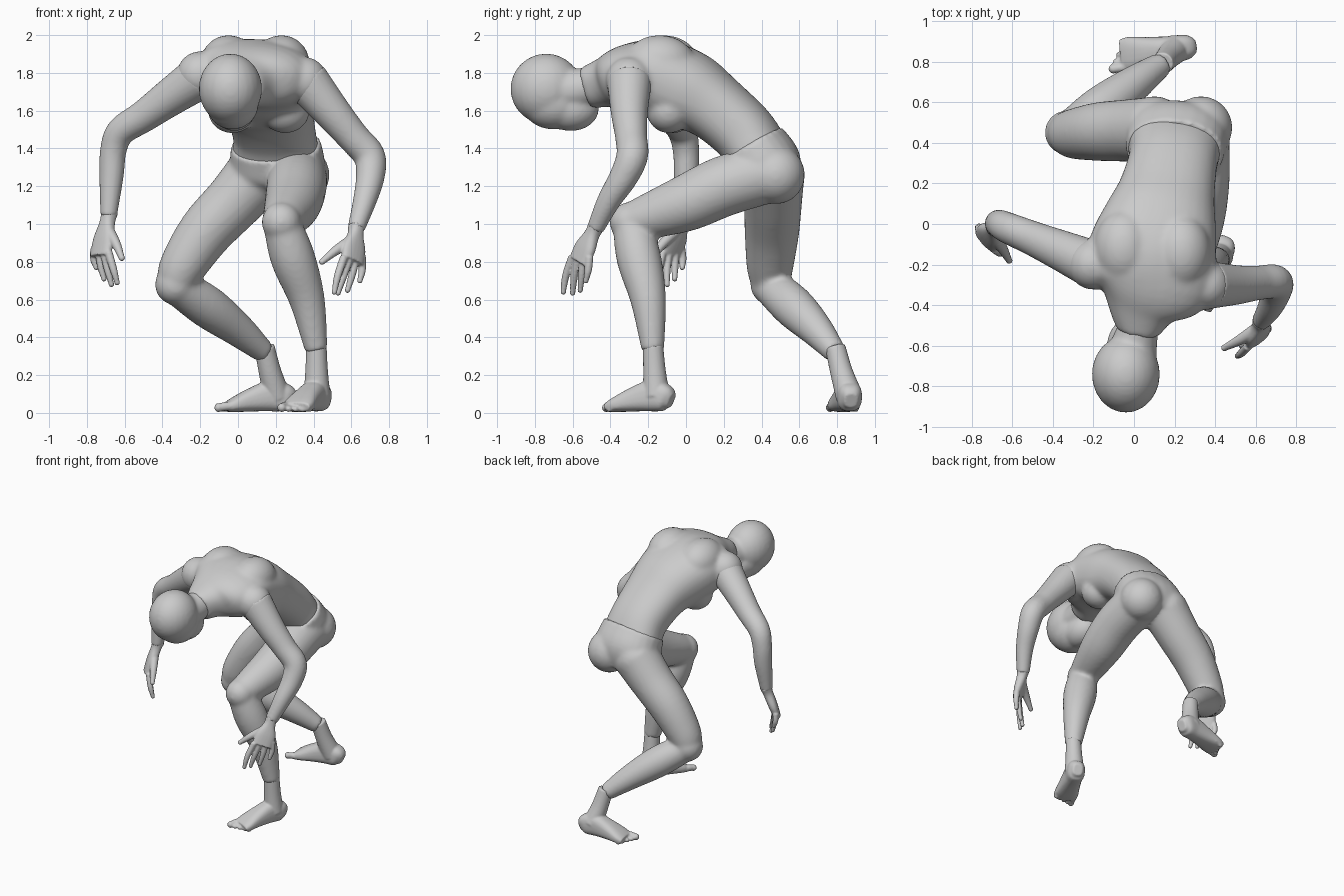
import bpy
import bmesh
import math
from mathutils import Vector, Matrix

cube = bpy.data.objects.get("Cube")
if cube:
    bpy.data.objects.remove(cube, do_unlink=True)

# One plain clay colour
clay = bpy.data.materials.new("clay_grey")
clay.use_nodes = True
GREY = (0.6, 0.6, 0.6, 1)
clay.diffuse_color = GREY
for node in clay.node_tree.nodes:
    if node.type == "BSDF_PRINCIPLED":
        node.inputs["Base Color"].default_value = GREY
        node.inputs["Roughness"].default_value = 0.6


def spline(rows, steps=5):
    """Smooth a list of rows (x, y, z, width, depth) into many rows."""
    rows = [Vector(r if len(r) == 5 else (*r, r[-1])) for r in rows]
    padded = [rows[0] * 2 - rows[1]] + rows + [rows[-1] * 2 - rows[-2]]
    result = []
    for p, q, r, s in zip(padded, padded[1:], padded[2:], padded[3:]):
        for i in range(steps):
            t = i / steps
            result.append(q + (r - p) * (t / 2)
                          + (p * 2 - q * 5 + r * 4 - s) * (t * t / 2)
                          + (q * 3 - p - r * 3 + s) * (t ** 3 / 2))
    result.append(rows[-1])
    return result


def loft(bm, rows, side=(1, 0, 0), power=2.0, sides=24):
    """Closed tube of oval rings along a smooth path."""
    rows = spline(rows)
    centres = [Vector(r[:3]) for r in rows]
    rings = []
    for i, row in enumerate(rows):
        ahead = centres[min(i + 1, len(rows) - 1)]
        tangent = (ahead - centres[max(i - 1, 0)]).normalized()
        across = Vector(side)
        across = (across - tangent * across.dot(tangent)).normalized()
        up = tangent.cross(across)
        ring = []
        for k in range(sides):
            angle = math.tau * k / sides
            c, s = math.cos(angle), math.sin(angle)
            c = math.copysign(abs(c) ** (2 / power), c)
            s = math.copysign(abs(s) ** (2 / power), s)
            ring.append(bm.verts.new(centres[i] + across * c * row[3] + up * s * row[4]))
        rings.append(ring)
    for lower, upper in zip(rings, rings[1:]):
        for k in range(sides):
            n = (k + 1) % sides
            bm.faces.new((lower[k], lower[n], upper[n], upper[k]))
    bm.faces.new(rings[0][::-1])
    bm.faces.new(rings[-1])


def ball(bm, centre, *radii):
    radii = radii if len(radii) == 3 else radii * 3
    matrix = Matrix.Translation(centre) @ Matrix.Diagonal((*radii, 1))
    bmesh.ops.create_uvsphere(bm, u_segments=24, v_segments=16, radius=1, matrix=matrix)


def finish(bm, name, voxel, smoothing):
    """Fuse the overlapping volumes into one soft skin."""
    bmesh.ops.recalc_face_normals(bm, faces=bm.faces)
    mesh = bpy.data.meshes.new(name)
    bm.to_mesh(mesh)
    bm.free()
    mesh.materials.append(clay)
    for polygon in mesh.polygons:
        polygon.use_smooth = True
    obj = bpy.data.objects.new(name, mesh)
    bpy.context.collection.objects.link(obj)
    fuse = obj.modifiers.new("fuse", "REMESH")
    fuse.mode = "VOXEL"
    fuse.voxel_size = voxel
    fuse.use_smooth_shade = True
    soften = obj.modifiers.new("soften", "SMOOTH")
    soften.factor = 0.5
    soften.iterations = smoothing
    return obj


# Head: skull, jaw and neck
bm = bmesh.new()
ball(bm, (-0.04, -0.74, 1.715), 0.168, 0.19, 0.187)
ball(bm, (-0.02, -0.61, 1.61), 0.115, 0.15, 0.118)
ball(bm, (-0.03, -0.70, 1.64), 0.14, 0.17, 0.14)
loft(bm, [(-0.02, -0.72, 1.71, 0.13), (0, -0.6, 1.71, 0.115), (0.03, -0.48, 1.74, 0.095)])
finish(bm, "head", 0.012, 10)

# Torso: spine loft with shoulders, shoulder blades and chest
bm = bmesh.new()
loft(bm, [(0.20, 0.38, 1.38, 0.23, 0.165), (0.19, 0.30, 1.49, 0.22, 0.17),
          (0.16, 0.15, 1.62, 0.24, 0.18), (0.13, 0.02, 1.70, 0.28, 0.21),
          (0.09, -0.15, 1.77, 0.32, 0.21), (0.08, -0.30, 1.78, 0.31, 0.175),
          (0.04, -0.42, 1.75, 0.18, 0.135), (0.02, -0.53, 1.72, 0.105, 0.11)],
     side=(1, -0.15, -0.03), power=2.3, sides=32)
ball(bm, (0.35, -0.30, 1.76), 0.125)
ball(bm, (-0.20, -0.20, 1.79), 0.125)
for x, y in ((-0.05, -0.12), (0.23, -0.14)):
    ball(bm, (x, y, 1.85), 0.15, 0.19, 0.15)
    ball(bm, (x + 0.02, y + 0.05, 1.6), 0.13, 0.12, 0.12)
finish(bm, "torso", 0.013, 12)

# Legs and pelvis in one skin
bm = bmesh.new()
loft(bm, [(0.20, 0.355, 1.42, 0.24, 0.18), (0.21, 0.43, 1.29, 0.25, 0.19),
          (0.21, 0.48, 1.16, 0.19, 0.12)], side=(1, -0.1, 0), power=2.2)
for x in (0.10, 0.33):
    ball(bm, (x, 0.475, 1.26), 0.155)
left_thigh = [(0.31, 0.43, 1.27, 0.16), (0.31, 0.20, 1.20, 0.16), (0.29, 0.0, 1.11, 0.15),
              (0.25, -0.20, 1.04, 0.12), (0.23, -0.30, 1.01, 0.10)]
left_shin = [(0.23, -0.29, 1.01, 0.10), (0.29, -0.25, 0.82, 0.118),
             (0.365, -0.20, 0.60, 0.095), (0.415, -0.175, 0.33, 0.060)]
right_thigh = [(0.11, 0.46, 1.27, 0.17), (-0.02, 0.46, 1.12, 0.155), (-0.17, 0.455, 0.96, 0.145),
               (-0.29, 0.445, 0.78, 0.125), (-0.33, 0.45, 0.68, 0.105)]
right_shin = [(-0.32, 0.45, 0.67, 0.10), (-0.16, 0.57, 0.56, 0.112),
              (0.0, 0.69, 0.44, 0.09), (0.14, 0.79, 0.32, 0.060)]
for thigh, shin in ((left_thigh, left_shin), (right_thigh, right_shin)):
    loft(bm, thigh)
    loft(bm, shin)
    ball(bm, thigh[-1][:3], thigh[-1][3] + 0.005)
finish(bm, "pelvis_and_legs", 0.013, 10)

# Arms
left_arm = [(0.36, -0.30, 1.76, 0.12), (0.50, -0.30, 1.59, 0.098), (0.61, -0.29, 1.46, 0.085),
            (0.695, -0.285, 1.36, 0.084), (0.70, -0.33, 1.25, 0.076),
            (0.67, -0.41, 1.12, 0.062), (0.625, -0.48, 0.975, 0.046)]
right_arm = [(-0.20, -0.20, 1.78, 0.12), (-0.36, -0.13, 1.67, 0.1), (-0.50, -0.07, 1.57, 0.085),
             (-0.62, -0.02, 1.49, 0.077), (-0.66, 0.0, 1.39, 0.07),
             (-0.67, 0.0, 1.25, 0.064), (-0.685, -0.02, 1.04, 0.044)]
for name, rows in (("left_arm", left_arm), ("right_arm", right_arm)):
    bm = bmesh.new()
    loft(bm, rows, side=(0, 1, 0))
    finish(bm, name, 0.01, 6)


def build_hand(name, wrist, index, pinky, tips, thumb_tip):
    """Palm from wrist to knuckle row, four bent fingers and a thumb."""
    wrist, index, pinky, thumb_tip = map(Vector, (wrist, index, pinky, thumb_tip))
    row = pinky - index
    middle = (index + pinky) / 2
    reach = middle - wrist
    back = row.cross(reach).normalized()
    bm = bmesh.new()
    loft(bm, [(*(wrist - reach * 0.12), 0.043), (*(wrist + reach * 0.15), 0.042, 0.036),
              (*(wrist + reach * 0.6), 0.072, 0.034), (*(middle + reach * 0.05), 0.072, 0.026)],
         side=row, power=2.4)
    for i, tip in enumerate(map(Vector, tips)):
        base = index + row * (i / 3) - reach * 0.1
        bend = (base + tip) / 2 + (middle - wrist) * 0.06 + (base - middle) * 0.15
        loft(bm, [(*base, 0.022), (*bend, 0.02), (*tip, 0.014)], side=back, sides=12)
        ball(bm, tip, 0.015)
    root = wrist + reach * 0.3
    bend = (root + thumb_tip) / 2 + (index - middle) * 0.25
    loft(bm, [(*root, 0.036), (*bend, 0.026), (*thumb_tip, 0.016)], side=back, sides=12)
    ball(bm, thumb_tip, 0.017)
    finish(bm, name, 0.006, 3)


build_hand("left_hand", (0.625, -0.485, 0.97), (0.56, -0.61, 0.81), (0.655, -0.52, 0.81),
           [(0.51, -0.65, 0.64), (0.53, -0.60, 0.635), (0.58, -0.56, 0.65), (0.645, -0.53, 0.70)],
           (0.445, -0.61, 0.80))
build_hand("right_hand", (-0.685, -0.02, 1.04), (-0.69, -0.13, 0.83), (-0.765, -0.03, 0.85),
           [(-0.64, -0.14, 0.69), (-0.67, -0.10, 0.68), (-0.71, -0.06, 0.71), (-0.75, -0.02, 0.77)],
           (-0.615, -0.18, 0.82))


def build_foot(name, heel, toe, ankle, inner):
    """Foot along the ground from heel to toe; inner is the big toe side."""
    heel, toe, ankle = Vector((*heel, 0)), Vector((*toe, 0)), Vector(ankle)
    forward = (toe - heel).normalized()
    side = Vector((-forward.y, forward.x, 0)) * inner
    up = Vector((0, 0, 1))
    bm = bmesh.new()
    rows = []
    for along, height, width, depth in ((0, 0.065, 0.035, 0.04), (0.04, 0.08, 0.062, 0.072),
                                        (0.12, 0.09, 0.065, 0.082), (0.22, 0.07, 0.074, 0.064),
                                        (0.31, 0.045, 0.086, 0.042), (0.36, 0.03, 0.08, 0.026)):
        rows.append((*(heel + forward * along + up * height), width, depth))
    loft(bm, rows, side=side, power=2.6)
    base = heel + forward * 0.09 + up * 0.09
    lead = ankle + up * 0.03
    loft(bm, [(*lead, 0.054), (*(ankle.lerp(base, 0.45)), 0.06), (*base, 0.072)], side=side)
    for i in range(5):
        size = 0.024 if i == 0 else 0.018 - i * 0.001
        start = heel + forward * (0.33 - 0.012 * i) + side * (0.06 - 0.032 * i) + up * 0.034
        end = start + forward * (0.078 - 0.007 * i) + up * (size - 0.03)
        loft(bm, [(*start, size), (*((start + end) / 2 + up * 0.004), size), (*end, size * 0.9)],
             side=side, sides=12)
        ball(bm, end, size)
    finish(bm, name, 0.007, 4)


build_foot("left_foot", (0.455, -0.075), (0.28, -0.46), (0.415, -0.175, 0.33), -1)
build_foot("right_foot", (0.295, 0.875), (-0.14, 0.82), (0.14, 0.79, 0.32), 1)
